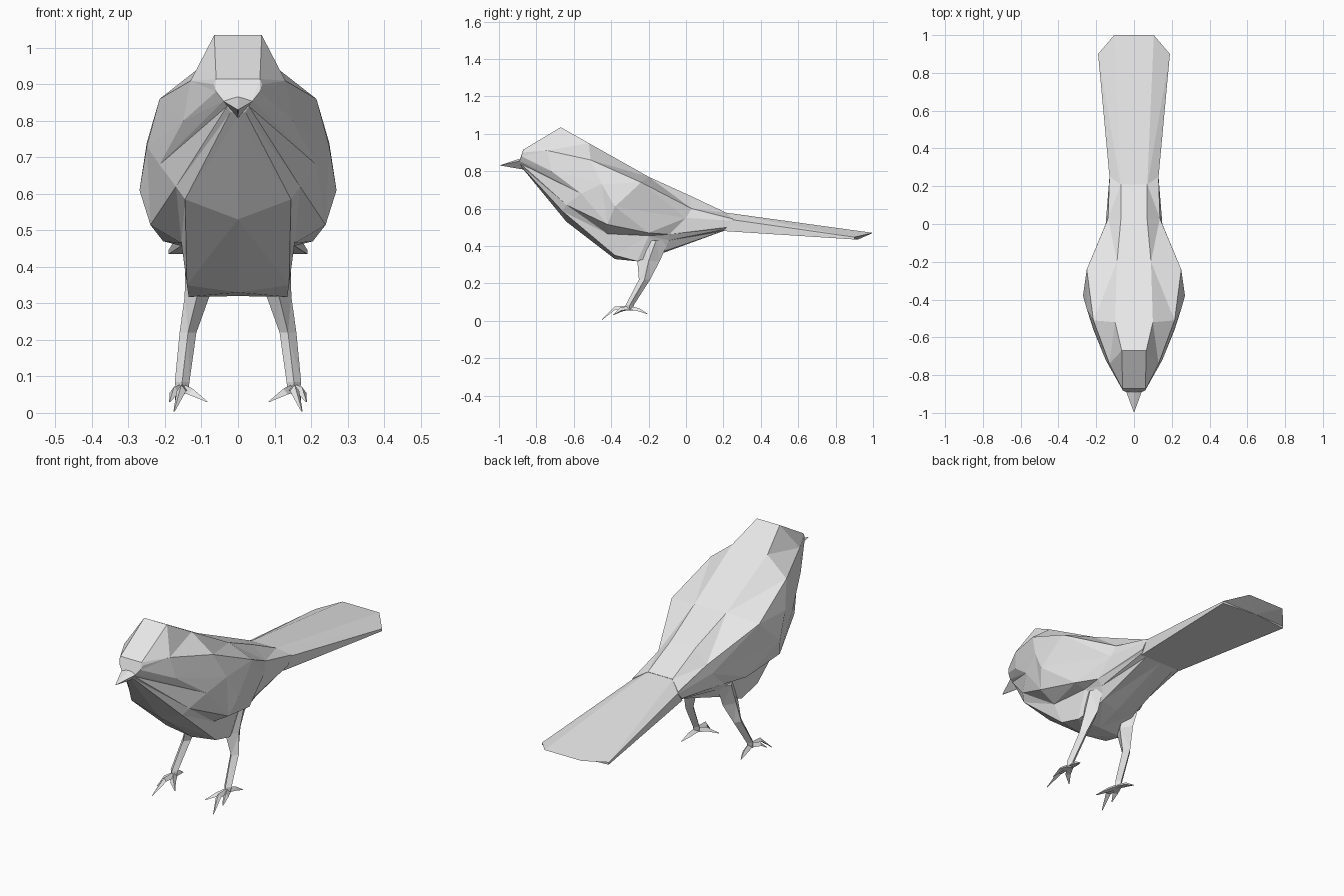
import bpy, bmesh
from mathutils import Vector

if "Cube" in bpy.data.objects:
    bpy.data.objects.remove(bpy.data.objects["Cube"], do_unlink=True)

grey = bpy.data.materials.new("plain_grey")
grey.use_nodes = True
grey.diffuse_color = (0.8, 0.8, 0.8, 1)
grey.node_tree.nodes["Principled BSDF"].inputs["Base Color"].default_value = (0.8, 0.8, 0.8, 1)


def loft(name, rings):
    """Skin a list of closed rings with flat faces and cap both ends."""
    bm = bmesh.new()
    rows = [[bm.verts.new(p) for p in ring] for ring in rings]
    n = len(rows[0])
    for a, b in zip(rows, rows[1:]):
        for i in range(n):
            j = (i + 1) % n
            bm.faces.new((a[i], a[j], b[j], b[i]))
    bm.faces.new(rows[0])
    bm.faces.new(rows[-1])
    bmesh.ops.remove_doubles(bm, verts=bm.verts, dist=0.002)
    bmesh.ops.triangulate(bm, faces=bm.faces)
    bmesh.ops.recalc_face_normals(bm, faces=bm.faces)
    mesh = bpy.data.meshes.new(name)
    bm.to_mesh(mesh)
    bm.free()
    mesh.materials.append(grey)
    obj = bpy.data.objects.new(name, mesh)
    bpy.context.collection.objects.link(obj)
    return obj


def whole(half):
    """Complete a half ring whose last point lies on the centre line."""
    return half + [(-x, y, z) for x, y, z in reversed(half[:-1])]


def flip(ring, side):
    return [(p[0] * side, p[1], p[2]) for p in ring]


# Half sections: crown, shoulder ridge, flank, wing edge, wing root, belly edge, keel
face = [(.06, -.87, .915), (.066, -.87, .90), (.06, -.88, .88), (.04, -.89, .855),
        (.03, -.885, .84), (.02, -.88, .825), (0, -.87, .81)]
cheek = [(.065, -.67, 1.035), (.13, -.74, .91), (.15, -.72, .80), (.215, -.56, .68),
         (.17, -.64, .62), (.145, -.66, .585), (0, -.64, .53)]
breast = [(.10, -.52, .95), (.215, -.51, .86), (.25, -.45, .73), (.24, -.42, .515),
          (.155, -.42, .465), (.14, -.38, .35), (0, -.38, .33)]
middle = [(.09, -.2, .77), (.25, -.24, .74), (.27, -.38, .61), (.205, -.2, .47),
          (.145, -.2, .455), (.135, -.26, .318), (0, -.26, .32)]
rump = [(.07, .02, .67), (.137, .03, .60), (.15, 0, .55), (.152, -.09, .462),
        (.13, -.09, .43), (.10, -.12, .37), (0, -.13, .36)]
tail_root = [(.07, .21, .58), (.13, .25, .545), (.13, .25, .535), (.13, .22, .50),
             (.12, .21, .49), (.09, .2, .48), (0, .2, .48)]

loft("head_and_body", [whole(s) for s in (face, cheek, breast, middle, rump, tail_root)])

# Tail fan with clipped corners
loft("tail", [whole([(.07, .20, .58), (.13, .25, .54), (.12, .20, .48), (0, .2, .48)]),
              whole([(.105, 1.0, .47), (.19, .9, .447), (.19, .9, .435), (0, .92, .435)])])

# Beak
tip = Vector((0, -1, .83))
base = [Vector(p) for p in ((0, -.89, .866), (.042, -.885, .855), (0, -.865, .808), (-.042, -.885, .855))]
loft("beak", [base, [tip + (p - tip) * .03 for p in base]])


def diamond(x, y, z, rx, ry):
    return [(x + rx, y, z), (x, y + ry, z), (x - rx, y, z), (x, y - ry, z)]


def toe(name, ankle, knuckle, end, side):
    """Tapering three-sided toe along ankle, knuckle, end."""
    pts = [Vector(p) for p in (ankle, knuckle, end)]
    across = (pts[2] - pts[0]).cross(Vector((0, 0, 1))).normalized()
    rings = []
    for p, r in zip(pts, (.015, .013, .002)):
        rings.append(flip([p + across * r, p - across * r, p + Vector((0, 0, r * 1.3))], side))
    loft(name, rings)


toes = {
    "middle_toe": ((.155, -.38, .06), (.175, -.45, .004)),
    "inner_toe": ((.125, -.35, .05), (.085, -.39, .03)),
    "outer_toe": ((.175, -.35, .055), (.187, -.39, .03)),
    "back_toe": ((.16, -.25, .05), (.17, -.205, .035)),
}

# Legs and feet
for side, label in ((1, "left"), (-1, "right")):
    leg = [diamond(.115, -.16, .43, .03, .07), diamond(.112, -.20, .32, .034, .06),
           diamond(.137, -.222, .22, .023, .03), diamond(.153, -.30, .085, .02, .022),
           diamond(.153, -.305, .055, .016, .02)]
    loft(label + "_leg", [flip(r, side) for r in leg])
    for name, (knuckle, end) in toes.items():
        toe(label + "_" + name, (.152, -.30, .06), knuckle, end, side)
